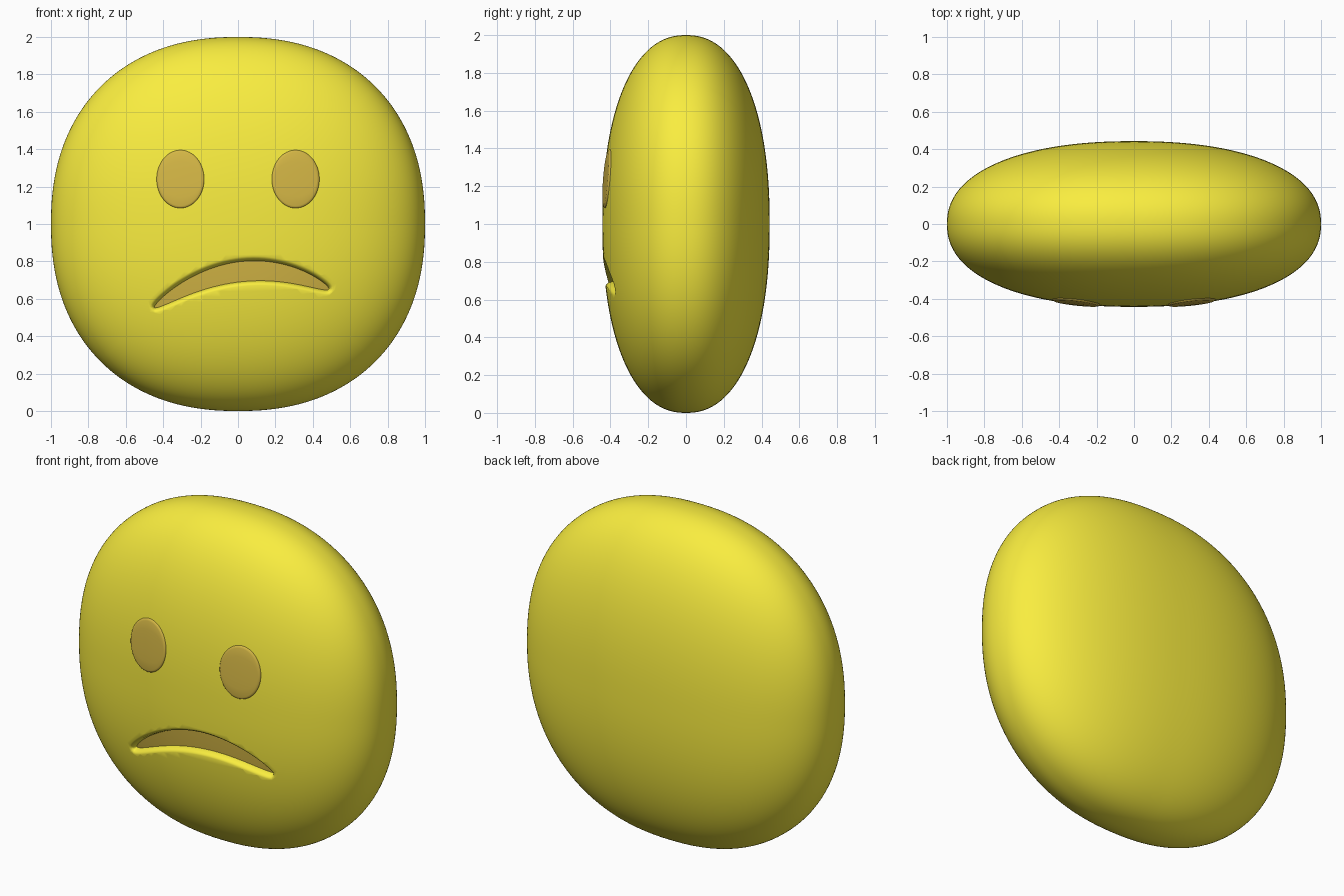
import bpy, bmesh, math
from mathutils import Vector

if "Cube" in bpy.data.objects:
    bpy.data.objects.remove(bpy.data.objects["Cube"])

DEPTH, POWER = 0.443, 2.25


def material(name, rgb):
    m = bpy.data.materials.new(name)
    m.diffuse_color = (*rgb, 1)
    m.use_nodes = True
    m.node_tree.nodes["Principled BSDF"].inputs["Base Color"].default_value = m.diffuse_color
    return m


yellow = material("yellow", (0.95, 0.85, 0.05))
brown = material("brown", (0.66, 0.47, 0.06))


def make_object(name, bm, mat):
    bmesh.ops.recalc_face_normals(bm, faces=bm.faces)
    mesh = bpy.data.meshes.new(name)
    bm.to_mesh(mesh)
    bm.free()
    mesh.materials.append(mat)
    obj = bpy.data.objects.new(name, mesh)
    bpy.context.collection.objects.link(obj)
    return obj


def smooth(obj, angle):
    bpy.ops.object.select_all(action='DESELECT')
    obj.select_set(True)
    bpy.context.view_layer.objects.active = obj
    bpy.ops.object.shade_smooth_by_angle(angle=math.radians(angle))


def front_y(x, z):
    """y of the head's front surface"""
    rest = 1 - abs(x) ** POWER - abs(z - 1) ** POWER
    return -DEPTH * max(rest, 0) ** (1 / POWER)


def pad(name, cx, rx, middle, half, rings, mat, n=48):
    """Solid following the face. Rings are (outward offset, depth, squeeze to midline)."""
    us = [-math.cos(math.pi * k / n) for k in range(n + 1)]
    loop = [(u, 1) for u in us] + [(u, -1) for u in us[-2:0:-1]]
    pts = [Vector((cx + rx * u, middle(u) + s * half(u))) for u, s in loop]
    count = len(pts)
    bm = bmesh.new()
    rows = []
    for offset, depth, squeeze in rings:
        row = []
        for i, p in enumerate(pts):
            t = (pts[(i + 1) % count] - pts[i - 1]).normalized()
            x, z = p + offset * Vector((-t.y, t.x))
            mid = middle((x - cx) / rx)
            z = mid + (z - mid) * squeeze
            row.append(bm.verts.new((x, front_y(x, z) + depth, z)))
        rows.append(row)
    for a, b in zip(rows, rows[1:]):
        for i in range(count):
            j = (i + 1) % count
            bm.faces.new((a[i], a[j], b[j], b[i]))
    # caps as strips across the outline
    for row in (rows[0], rows[-1]):
        for k in range(n):
            quad = [row[k], row[k + 1], row[(count - k - 1) % count], row[(count - k) % count]]
            bm.faces.new(list(dict.fromkeys(quad)))
    bmesh.ops.remove_doubles(bm, verts=bm.verts, dist=1e-5)
    return make_object(name, bm, mat)


# head: a cube grid pushed out to a flattened, slightly squarish ball
bm = bmesh.new()
bmesh.ops.create_cube(bm, size=2)
bmesh.ops.subdivide_edges(bm, edges=bm.edges, cuts=47, use_grid_fill=True)
for v in bm.verts:
    p = Vector([math.tan(c * math.pi / 4) for c in v.co])
    p /= sum(abs(c) ** POWER for c in p) ** (1 / POWER)
    v.co = (p.x, p.y * DEPTH, p.z + 1)
head = make_object("head", bm, yellow)

# mouth: lopsided frown
MX, MR = 0.02, 0.465


def mouth_mid(u):
    return 0.75 - 0.65 * (MX + MR * u - 0.1) ** 2


def mouth_half(u):
    return (0.053 - 0.028 * u * u) * math.sqrt(max(0, 1 - u ** 8))


# groove with a rounded rim
cutter = pad("mouth_cutter", MX, MR, mouth_mid, mouth_half,
             [(0.045, -0.03, 1), (0.03, -0.002, 1), (0.017, 0.004, 1),
              (0.008, 0.015, 1), (0.002, 0.035, 1), (0, 0.05, 1)], yellow)
cut = head.modifiers.new("mouth_groove", 'BOOLEAN')
cut.operation, cut.solver, cut.object = 'DIFFERENCE', 'EXACT', cutter
bpy.context.view_layer.objects.active = head
bpy.ops.object.modifier_apply(modifier=cut.name)
bpy.data.objects.remove(cutter)
smooth(head, 50)

# brown floor of the groove
floor = pad("mouth_floor", MX, MR, mouth_mid, mouth_half,
            [(0.004, 0.07, 1), (0.004, 0.042, 1), (0.004, 0.042, 0.5)], brown)
smooth(floor, 40)

# eyes: slightly raised ovals
for side, sx in (("left", -1), ("right", 1)):
    eye = pad(side + "_eye", sx * 0.308, 0.127, lambda u: 1.24,
              lambda u: 0.155 * math.sqrt(max(0, 1 - u * u)),
              [(0, 0.03, 1), (0, -0.003, 1), (-0.004, -0.007, 1), (-0.012, -0.009, 1),
               (-0.012, -0.009, 0.66), (-0.012, -0.009, 0.33)], brown)
    smooth(eye, 50)
